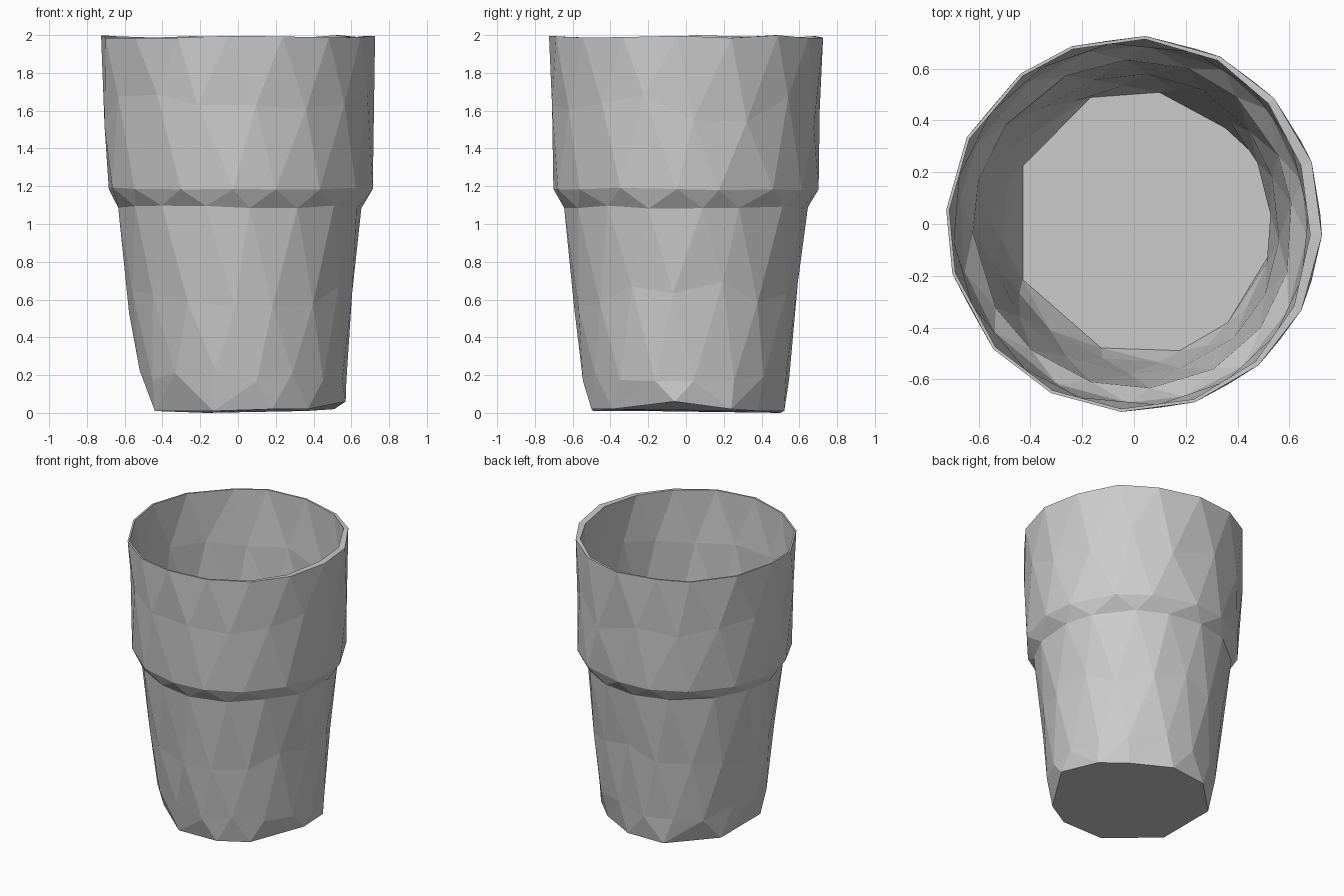
import bpy, bmesh, math, random

random.seed(4)
cube = bpy.data.objects.get("Cube")
if cube:
    bpy.data.objects.remove(cube, do_unlink=True)

grey = bpy.data.materials.new("plain grey")
grey.use_nodes = True
COLOUR = (0.6, 0.6, 0.6, 1)
grey.diffuse_color = COLOUR
grey.node_tree.nodes["Principled BSDF"].inputs["Base Color"].default_value = COLOUR

SIDES = 16
# uneven foot outline: x, y, z
FOOT = [(0.57, -0.06, 0.06), (0.51, 0.24, 0.02), (0.36, 0.38, 0.01), (0.1, 0.52, 0.01),
        (-0.17, 0.5, 0.0), (-0.44, 0.23, 0.01), (-0.44, -0.22, 0.01), (-0.13, -0.49, 0.01),
        (0.18, -0.5, 0.02), (0.37, -0.39, 0.02)]
# wall rings: height, radius, x offset, height jitter
RINGS = [(0.2, 0.55, 0.025, 0.04), (0.62, 0.593, 0.015, 0.1), (1.09, 0.647, 0.012, 0.008),
         (1.185, 0.703, 0.012, 0.008), (1.6, 0.715, 0.005, 0.1), (1.992, 0.727, 0.0, 0.008)]

bm = bmesh.new()


def angle(v):
    return math.atan2(v.co.y, v.co.x) % math.tau


def stitch(lower, upper):
    """Fill between two closed rings with triangles, in order of angle."""
    lower, upper = sorted(lower, key=angle), sorted(upper, key=angle)
    n, m = len(lower), len(upper)
    i = j = 0
    while i < n or j < m:
        a, b = lower[i % n], upper[j % m]
        next_a = angle(lower[(i + 1) % n]) + math.tau * ((i + 1) // n)
        next_b = angle(upper[(j + 1) % m]) + math.tau * ((j + 1) // m)
        if j >= m or (i < n and next_a < next_b):
            bm.faces.new((a, lower[(i + 1) % n], b))
            i += 1
        else:
            bm.faces.new((a, upper[(j + 1) % m], b))
            j += 1


# outer wall: staggered rings give alternating triangular facets
outer = [[bm.verts.new(p) for p in FOOT]]
for k, (z, r, cx, jitter) in enumerate(RINGS):
    ring = []
    for s in range(SIDES):
        a = math.tau * (s + 0.5 * (k % 2) + 0.25 + random.uniform(-0.12, 0.12)) / SIDES
        ring.append(bm.verts.new((cx + r * math.cos(a), r * math.sin(a),
                                  z + random.uniform(-jitter, jitter))))
    outer.append(ring)

# inner lining: thin, thicker toward the left side
inner = []
for k, ring in enumerate(outer):
    lining = []
    for v in ring:
        a = angle(v)
        t = 0.012 + 0.035 * max(0, math.cos(a - 0.1)) ** 3 * (k > 0)
        x, y = v.co.x - t * math.cos(a), v.co.y - t * math.sin(a)
        lining.append(bm.verts.new((x, y, v.co.z if k else 0.07)))
    inner.append(lining)

for shell in (outer, inner):
    for low, high in zip(shell, shell[1:]):
        stitch(low, high)
    # floor of each shell
    bm.faces.new(sorted(shell[0], key=angle))

# rim joins the two shells
for s in range(SIDES):
    t = (s + 1) % SIDES
    bm.faces.new((outer[-1][s], outer[-1][t], inner[-1][t], inner[-1][s]))

bmesh.ops.recalc_face_normals(bm, faces=bm.faces)
mesh = bpy.data.meshes.new("cup")
bm.to_mesh(mesh)
bm.free()
mesh.materials.append(grey)
cup = bpy.data.objects.new("cup", mesh)
bpy.context.collection.objects.link(cup)
